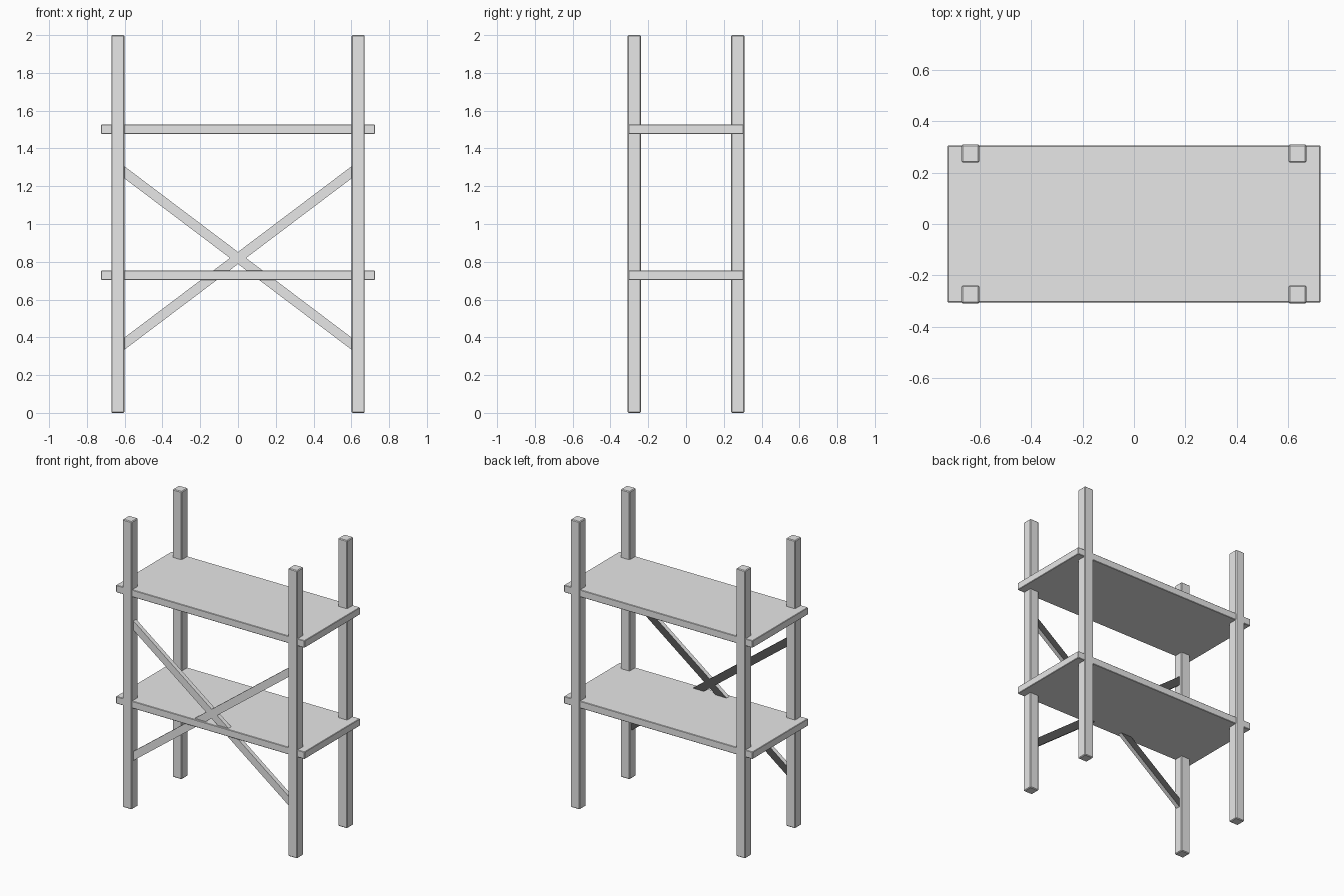
import bpy
import bmesh

cube = bpy.data.objects.get("Cube")
if cube:
    bpy.data.objects.remove(cube)


def make_material(name, value):
    mat = bpy.data.materials.new(name)
    mat.use_nodes = True
    colour = (value, value, value, 1)
    mat.diffuse_color = colour
    mat.node_tree.nodes["Principled BSDF"].inputs["Base Color"].default_value = colour
    return mat


light_grey = make_material("light_grey", 0.8)
dark_grey = make_material("dark_grey", 0.1)


def make_object(name, bm, materials):
    mesh = bpy.data.meshes.new(name)
    bm.to_mesh(mesh)
    bm.free()
    for mat in materials:
        mesh.materials.append(mat)
    obj = bpy.data.objects.new(name, mesh)
    bpy.context.collection.objects.link(obj)


def box(name, centre, size, chamfer):
    bm = bmesh.new()
    bmesh.ops.create_cube(bm, size=1)
    bmesh.ops.scale(bm, vec=size, verts=bm.verts)
    bmesh.ops.translate(bm, vec=centre, verts=bm.verts)
    bmesh.ops.bevel(bm, geom=bm.edges[:], offset=chamfer, segments=1, affect='EDGES')
    make_object(name, bm, [light_grey])


def brace(name, side):
    # Slanted strip with plumb-cut ends and a dark back
    half, rise, mid, thick = 0.61, 0.46, 0.82, 0.032
    front, back = -0.29, -0.26
    outline = [(-half, mid - side * rise - thick), (half, mid + side * rise - thick),
               (half, mid + side * rise + thick), (-half, mid - side * rise + thick)]
    bm = bmesh.new()
    near = [bm.verts.new((x, front, z)) for x, z in outline]
    far = [bm.verts.new((x, back, z)) for x, z in outline]
    bm.faces.new(near)
    bm.faces.new(far[::-1]).material_index = 1
    for i in range(4):
        j = (i + 1) % 4
        bm.faces.new((near[j], near[i], far[i], far[j]))
    make_object(name, bm, [light_grey, dark_grey])


# Four corner posts
for x, x_name in ((-0.636, "right"), (0.636, "left")):
    for y, y_name in ((-0.274, "front"), (0.274, "back")):
        box(f"{y_name}_{x_name}_post", (x, y, 1), (0.07, 0.07, 2), 0.005)

# Two shelves
for z, name in ((0.729, "lower_shelf"), (1.502, "upper_shelf")):
    box(name, (0, 0, z), (1.45, 0.61, 0.05), 0.003)

# Crossed braces between the front posts
brace("rising_brace", 1)
brace("falling_brace", -1)
